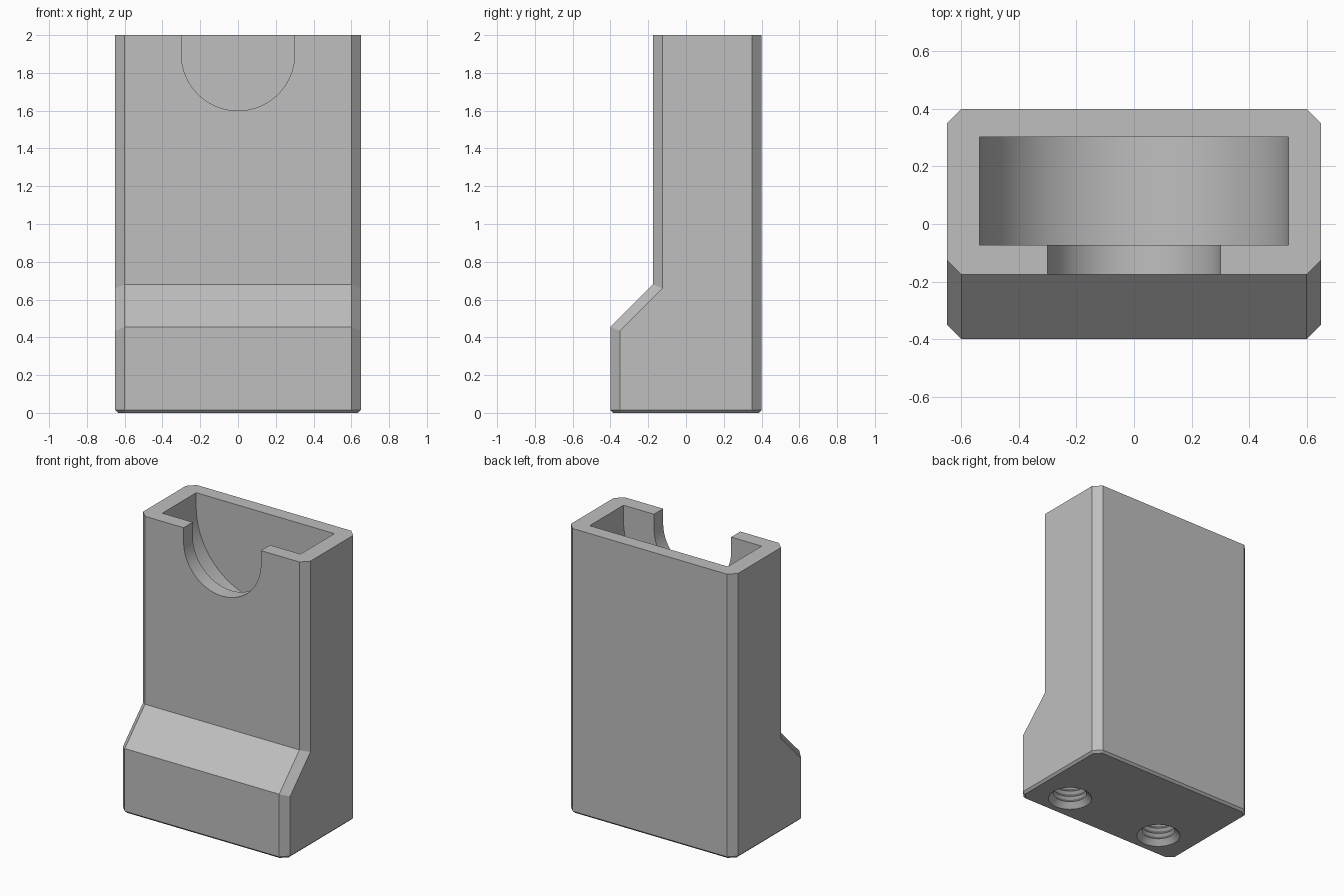
import bpy, bmesh, math

cube = bpy.data.objects.get("Cube")
if cube:
    bpy.data.objects.remove(cube, do_unlink=True)

grey = bpy.data.materials.new("plain grey")
grey.use_nodes = True
COLOUR = (0.52, 0.52, 0.52, 1)
grey.diffuse_color = COLOUR
grey.node_tree.nodes["Principled BSDF"].inputs["Base Color"].default_value = COLOUR


def finish(bm, name):
    bmesh.ops.recalc_face_normals(bm, faces=bm.faces[:])
    mesh = bpy.data.meshes.new(name)
    bm.to_mesh(mesh)
    bm.free()
    mesh.materials.append(grey)
    obj = bpy.data.objects.new(name, mesh)
    bpy.context.collection.objects.link(obj)
    return obj


def prism(points, offset):
    """Closed profile extruded along offset."""
    bm = bmesh.new()
    face = bm.faces.new([bm.verts.new(p) for p in points])
    new = bmesh.ops.extrude_face_region(bm, geom=[face])["geom"]
    bmesh.ops.translate(bm, vec=offset,
                        verts=[v for v in new if isinstance(v, bmesh.types.BMVert)])
    bmesh.ops.recalc_face_normals(bm, faces=bm.faces[:])
    return bm


def slot_cutter(name, radius, y0, y1, steps=64):
    """Round-bottomed slot, open at the top."""
    centre, top = 1.9, 2.2
    pts = [(-radius, y0, top)]
    for i in range(steps + 1):
        a = math.pi * (1 + i / steps)
        pts.append((radius * math.cos(a), y0, centre + radius * math.sin(a)))
    pts.append((radius, y0, top))
    return finish(prism(pts, (0, y1 - y0, 0)), name)


def threaded_cutter(name, x, y, depth=0.42, pitch=0.04):
    """Countersunk threaded hole turned about its axis."""
    minor, major, lead = 0.105, 0.126, 0.036
    prof = [(0, -0.01), (0.151, -0.01), (minor, lead)]
    z = lead
    while z + pitch < depth:
        prof += [(major, z + pitch * 0.45), (major, z + pitch * 0.55), (minor, z + pitch)]
        z += pitch
    prof.append((0, z + 0.06))
    bm = bmesh.new()
    vs = [bm.verts.new((r, 0, h)) for r, h in prof]
    es = [bm.edges.new(pair) for pair in zip(vs, vs[1:])]
    bmesh.ops.spin(bm, geom=vs + es, cent=(0, 0, 0), axis=(0, 0, 1),
                   angle=math.tau, steps=48)
    bmesh.ops.remove_doubles(bm, verts=bm.verts[:], dist=0.0005)
    bmesh.ops.translate(bm, verts=bm.verts[:], vec=(x, y, 0))
    return finish(bm, name)


# Body with a thicker foot at the front
W = 0.65
side = [(0.4, 0), (0.4, 2), (-0.175, 2), (-0.175, 0.68), (-0.4, 0.455), (-0.4, 0)]
bm = prism([(-W, y, z) for y, z in side], (2 * W, 0, 0))

# Chamfer along the front and back outer edges
edges = []
for e in bm.edges:
    a, b = (v.co for v in e.verts)
    if abs(a.x - b.x) < 0.001 and abs(a.z - b.z) > 0.1:
        edges.append(e)
bmesh.ops.bevel(bm, geom=edges, offset=0.05, offset_type='OFFSET',
                segments=1, affect='EDGES', clamp_overlap=False)

# Small chamfer around the base
edges = [e for e in bm.edges if all(v.co.z < 0.001 for v in e.verts)]
bmesh.ops.bevel(bm, geom=edges, offset=0.015, offset_type='OFFSET',
                segments=1, affect='EDGES', clamp_overlap=False)
body = finish(bm, "holder_body")

# Round pocket, front notch and two screw holes
cutters = [slot_cutter("pocket_cutter", 0.537, -0.073, 0.303),
           slot_cutter("notch_cutter", 0.3, -0.3, 0.0)]
for label, sx in (("left", 1), ("right", -1)):
    cutters.append(threaded_cutter(label + "_screw_hole_cutter", sx * 0.375, -0.2))

bpy.ops.object.select_all(action='DESELECT')
bpy.context.view_layer.objects.active = body
body.select_set(True)
for cutter in cutters:
    cutter.hide_render = True
    mod = body.modifiers.new(cutter.name, 'BOOLEAN')
    mod.operation = 'DIFFERENCE'
    mod.solver = 'EXACT'
    mod.object = cutter
    bpy.ops.object.modifier_apply(modifier=mod.name)
    bpy.data.objects.remove(cutter, do_unlink=True)

bpy.ops.object.shade_smooth_by_angle(angle=math.radians(25))
